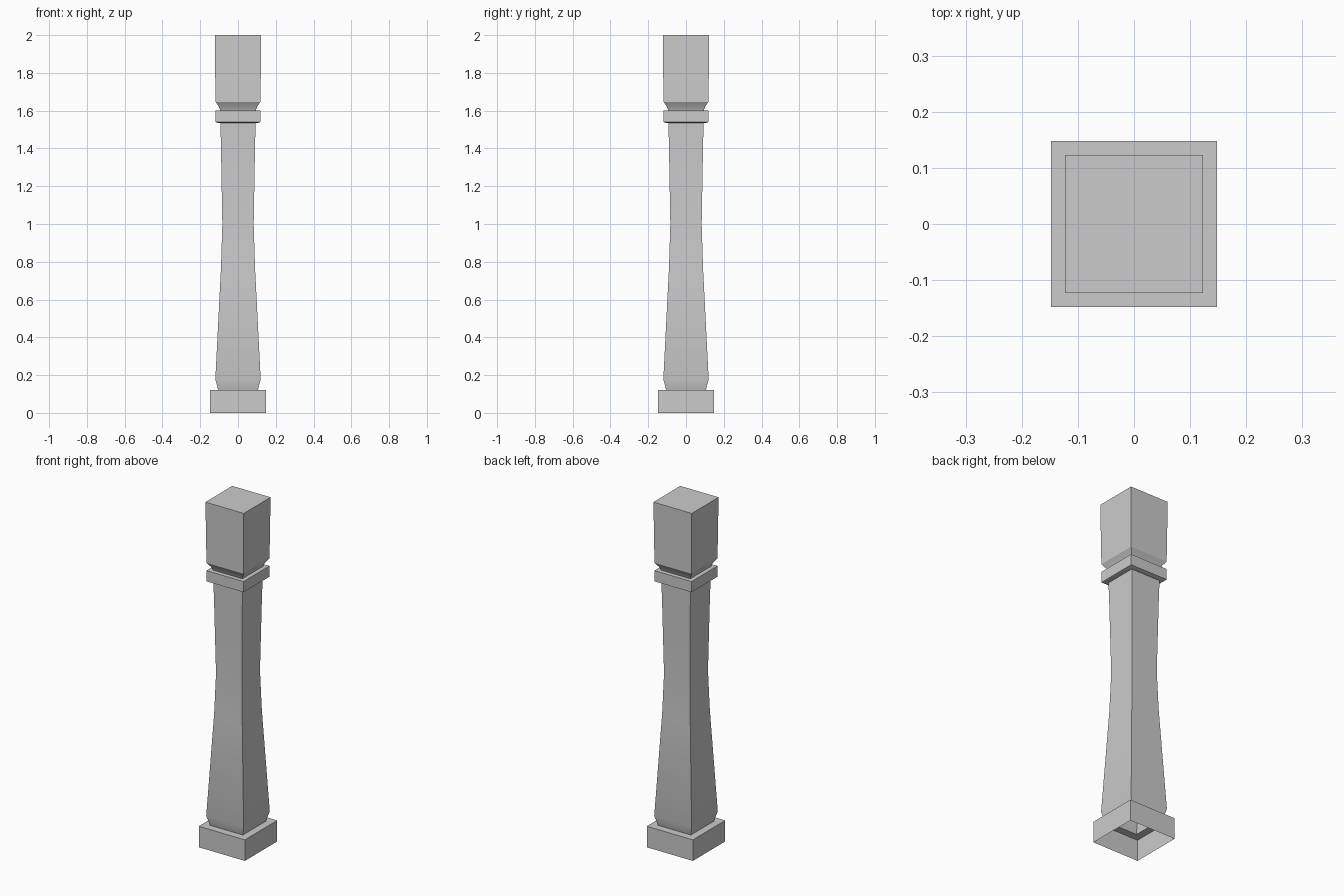
import bpy
import bmesh
import math

start_cube = bpy.data.objects.get("Cube")
if start_cube:
    bpy.data.objects.remove(start_cube, do_unlink=True)

# Single stone colour
stone = bpy.data.materials.new("grey_stone")
stone.use_nodes = True
STONE_COLOUR = (0.6, 0.6, 0.6, 1)
stone.diffuse_color = STONE_COLOUR
stone.node_tree.nodes["Principled BSDF"].inputs["Base Color"].default_value = STONE_COLOUR


def square_part(name, profile, closed_top=False):
    """Skin square rings given as (half width, height), from bottom to top."""
    bm = bmesh.new()
    corners = [(-1, -1), (1, -1), (1, 1), (-1, 1)]
    rings = [[bm.verts.new((sx * w, sy * w, z)) for sx, sy in corners]
             for w, z in profile]
    for low, high in zip(rings, rings[1:]):
        for i in range(4):
            j = (i + 1) % 4
            bm.faces.new((low[i], low[j], high[j], high[i]))
    if closed_top:
        bm.faces.new(rings[-1])
    mesh = bpy.data.meshes.new(name)
    bm.to_mesh(mesh)
    bm.free()
    mesh.materials.append(stone)
    obj = bpy.data.objects.new(name, mesh)
    bpy.context.collection.objects.link(obj)
    bpy.ops.object.select_all(action="DESELECT")
    obj.select_set(True)
    bpy.context.view_layer.objects.active = obj
    bpy.ops.object.shade_smooth_by_angle(angle=math.radians(25))
    return obj


# Plinth, open underneath, with a ledge around the shaft foot
square_part("plinth", [(0.148, 0), (0.148, 0.122), (0.105, 0.122)])

# Shaft with chamfered foot and gently waisted sides
square_part("shaft", [(0.105, 0.122), (0.12, 0.178), (0.09, 0.77),
                      (0.083, 1.0), (0.09, 1.4), (0.093, 1.535)])

# Collar band with ledges above and below
square_part("collar", [(0.093, 1.535), (0.106, 1.535), (0.119, 1.54),
                       (0.119, 1.602), (0.094, 1.602)])

# Top block with a coved neck
square_part("top_block", [(0.094, 1.602), (0.102, 1.622), (0.119, 1.647),
                          (0.123, 2)], closed_top=True)
